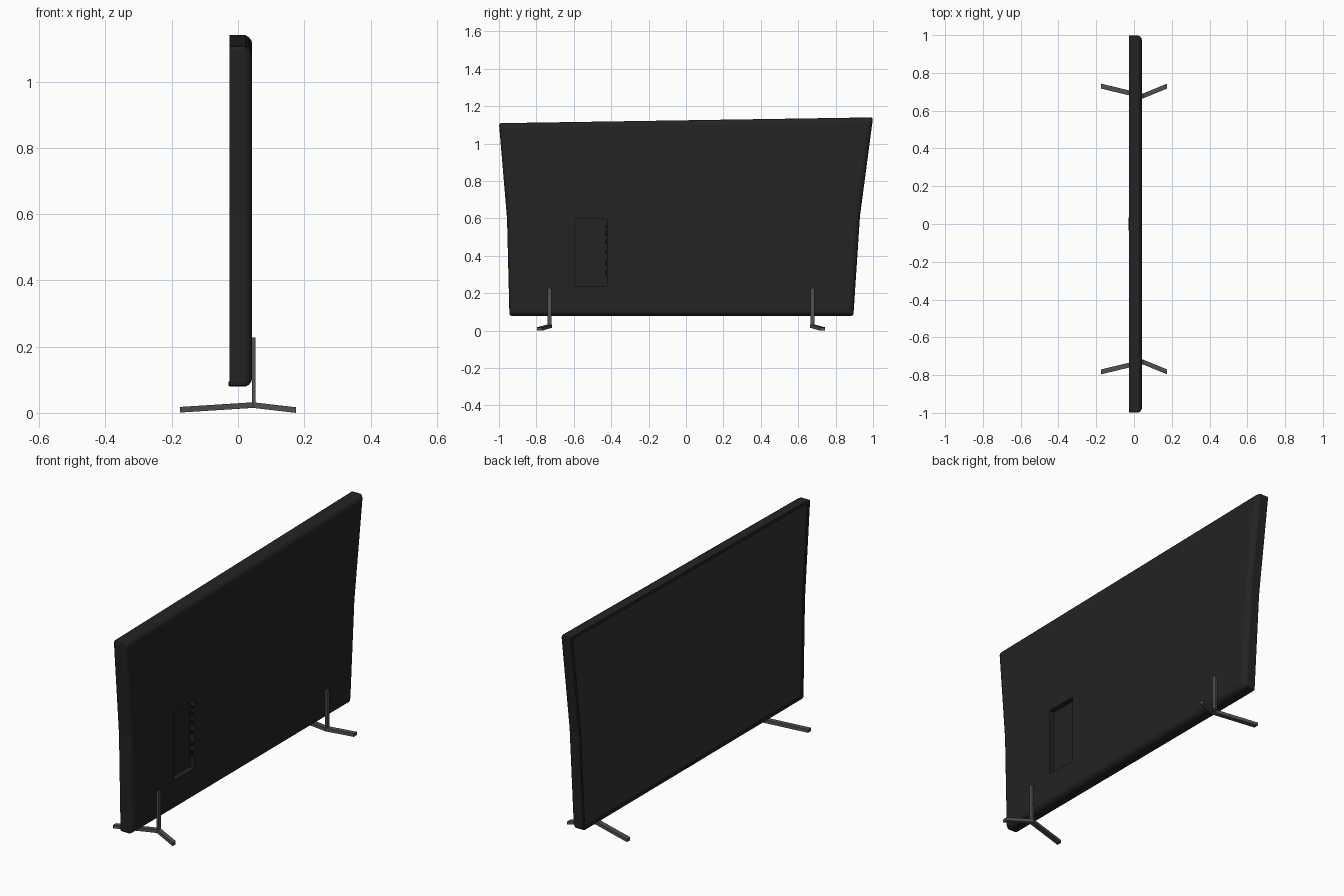
import bpy, bmesh
from mathutils import Vector
from mathutils.geometry import intersect_line_line_2d, intersect_line_line

if "Cube" in bpy.data.objects:
    bpy.data.objects.remove(bpy.data.objects["Cube"])


def material(name, rgb):
    m = bpy.data.materials.new(name)
    m.diffuse_color = (*rgb, 1)
    m.use_nodes = True
    m.node_tree.nodes["Principled BSDF"].inputs["Base Color"].default_value = m.diffuse_color
    return m


CASE = material("case black", (0.017, 0.017, 0.017))
SCREEN = material("screen grey", (0.034, 0.033, 0.030))
METAL = material("leg grey", (0.085, 0.082, 0.072))
PORT = material("port black", (0.006, 0.006, 0.006))


def finish(name, bm, *mats):
    bmesh.ops.recalc_face_normals(bm, faces=bm.faces)
    me = bpy.data.meshes.new(name)
    bm.to_mesh(me)
    bm.free()
    ob = bpy.data.objects.new(name, me)
    bpy.context.collection.objects.link(ob)
    for m in mats:
        me.materials.append(m)
    return ob


def add_bar(bm, a, b, wy, h):
    """Prism between two rectangular sections; sections span the two axes across the bar."""
    a, b = Vector(a), Vector(b)
    rings = [[bm.verts.new(p + Vector((0, sy * wy / 2, sz * h / 2)))
              for sy, sz in ((-1, -1), (1, -1), (1, 1), (-1, 1))] for p in (a, b)]
    for i in range(4):
        j = (i + 1) % 4
        bm.faces.new((rings[0][i], rings[0][j], rings[1][j], rings[1][i]))
    for r in rings:
        bm.faces.new(r)


def box(name, lo, hi, mat):
    bm = bmesh.new()
    mid_y, mid_z = (lo[1] + hi[1]) / 2, (lo[2] + hi[2]) / 2
    add_bar(bm, (lo[0], mid_y, mid_z), (hi[0], mid_y, mid_z), hi[1] - lo[1], hi[2] - lo[2])
    return finish(name, bm, mat)


# Cabinet outline in (y, z), counter-clockwise; sides kink at mid height
OUTLINE = [Vector(p) for p in ((-0.944, 0.079), (0.895, 0.079), (0.93, 0.61),
                               (1.0, 1.14), (-1.0, 1.109), (-0.957, 0.60))]
ROUNDED = (0, 1, 3, 4)


def outline(inset):
    n = len(OUTLINE)
    lines = []
    for i in range(n):
        a, b = OUTLINE[i], OUTLINE[(i + 1) % n]
        d = (b - a).normalized()
        off = Vector((-d.y, d.x)) * inset
        lines.append((a + off, b + off))
    corners = []
    for i in range(n):
        (a, b), (c, d) = lines[i - 1], lines[i]
        p = intersect_line_line(a.to_3d(), b.to_3d(), c.to_3d(), d.to_3d())[0]
        corners.append(p.to_2d())
    pts = []
    for i, c in enumerate(corners):
        if i not in ROUNDED:
            pts.append(c)
            continue
        p = c + (corners[i - 1] - c).normalized() * 0.012
        q = c + (corners[(i + 1) % n] - c).normalized() * 0.012
        pts += [p, (p + 2 * c + q) / 4, q]
    return pts


# Cabinet: screen recess, bezel, side walls and rounded back edge as stacked loops
LOOPS = ((-0.022, 0.018), (-0.026, 0.016), (-0.026, 0.0), (0.022, 0.0),
         (0.033, 0.006), (0.040, 0.015), (0.043, 0.026))
bm = bmesh.new()
rings = [[bm.verts.new((x, p.x, p.y)) for p in outline(i)] for x, i in LOOPS]
for r, s in zip(rings, rings[1:]):
    for i in range(len(r)):
        j = (i + 1) % len(r)
        bm.faces.new((r[i], r[j], s[j], s[i]))
bm.faces.new(rings[0]).material_index = 1
bm.faces.new(rings[-1])
cabinet = finish("cabinet", bm, CASE, SCREEN)

# Connector recess cut into the back
cutter = box("recess_cutter", (0.014, -0.597, 0.235), (0.08, -0.423, 0.598), CASE)
cutter.hide_render = True
cutter.hide_viewport = True
cut = cabinet.modifiers.new("connector_recess", 'BOOLEAN')
cut.operation = 'DIFFERENCE'
cut.solver = 'EXACT'
cut.object = cutter

# Connectors along the inner wall of the recess
for i, (z, h) in enumerate(((0.555, 0.016), (0.52, 0.022), (0.475, 0.022),
                            (0.42, 0.016), (0.36, 0.02), (0.31, 0.03))):
    box(f"connector_{i + 1}", (0.02, -0.432, z - h / 2), (0.034, -0.422, z + h / 2), PORT)

# Remote receiver on the lower bezel
box("receiver", (-0.029, -0.035, 0.081), (-0.024, 0.035, 0.094), PORT)

# Splayed legs: upright post plus front and rear bars
for name, y, out in (("leg_left", 0.677, 1), ("leg_right", -0.730, -1)):
    bm = bmesh.new()
    hub = (0.046, y, 0.0235)
    add_bar(bm, hub, (-0.175, y + out * 0.053, 0.0095), 0.026, 0.017)
    add_bar(bm, hub, (0.175, y + out * 0.053, 0.0085), 0.026, 0.017)
    add_bar(bm, (0.042, y, 0.122), (0.053, y, 0.122), 0.022, 0.212)
    finish(name, bm, METAL)
